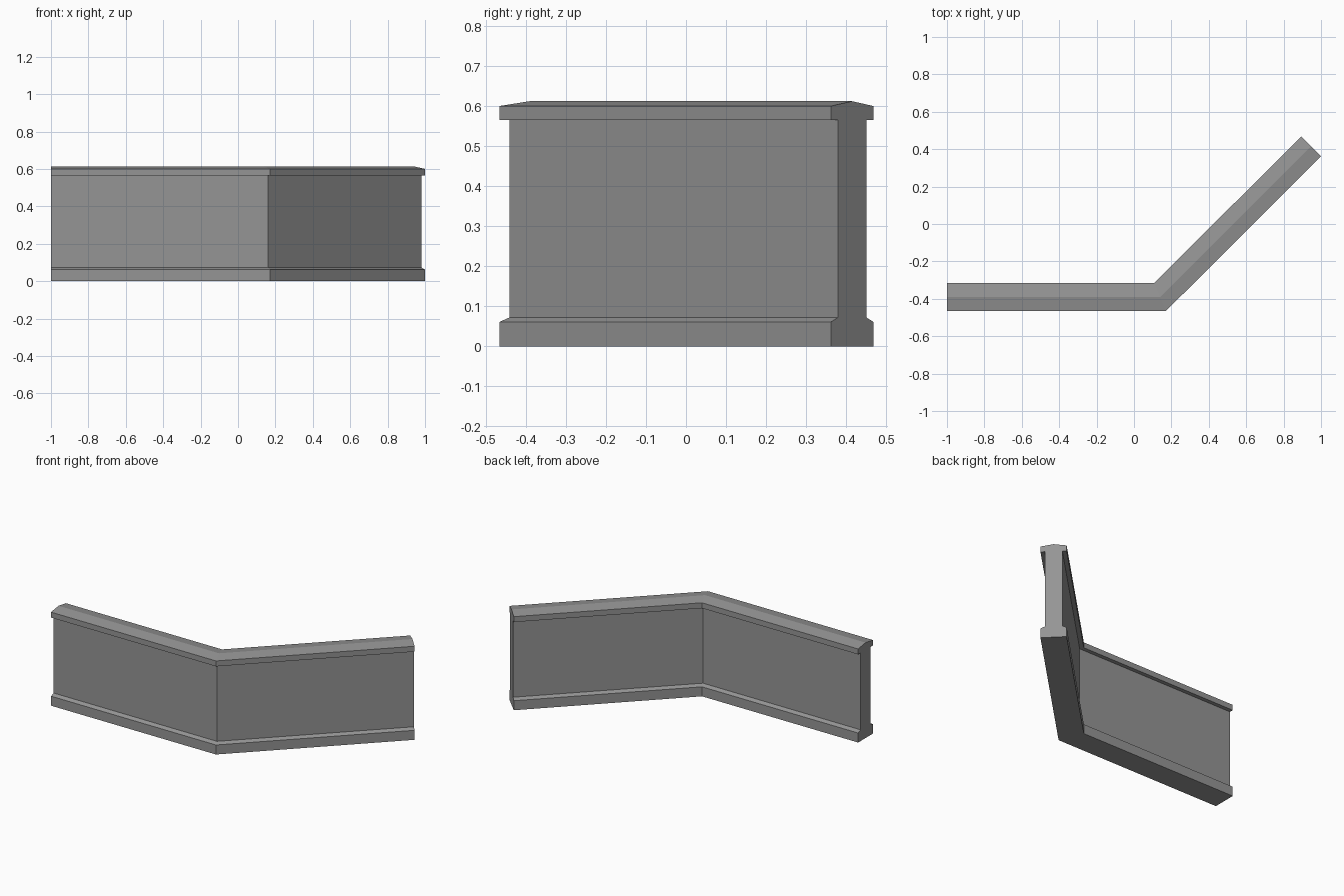
import bpy
import bmesh
from mathutils import Vector

cube = bpy.data.objects.get("Cube")
if cube:
    bpy.data.objects.remove(cube, do_unlink=True)

# Stone colour
stone = bpy.data.materials.new("grey stone")
stone.use_nodes = True
stone.diffuse_color = (0.3, 0.3, 0.3, 1)
stone.node_tree.nodes["Principled BSDF"].inputs["Base Color"].default_value = (0.3, 0.3, 0.3, 1)

# Half cross-section (offset from centreline, height): plinth, wall, coping
PLINTH, WALL = 0.075, 0.05
half = [(PLINTH, 0), (PLINTH, 0.061), (WALL, 0.072), (WALL, 0.565),
        (PLINTH, 0.565), (PLINTH, 0.6)]
profile = half + [(0, 0.612)] + [(-o, z) for o, z in reversed(half)]

# Centreline of the bent wall
path = [Vector(p) for p in ((-1, -0.391), (0.139, -0.391), (0.947, 0.415))]


def side_normal(a, b):
    d = (b - a).normalized()
    return Vector((d.y, -d.x))


def mitre(i):
    """Sideways offset at a path point, lengthened at the corner."""
    normals = [side_normal(path[k], path[k + 1])
               for k in (i - 1, i) if 0 <= k < len(path) - 1]
    total = sum(normals, Vector((0, 0)))
    return total / total.dot(normals[0])


# Sweep the cross-section along the path
bm = bmesh.new()
rings = []
for i, p in enumerate(path):
    m = mitre(i)
    rings.append([bm.verts.new((p.x + m.x * o, p.y + m.y * o, z)) for o, z in profile])
n = len(profile)
for a, b in zip(rings, rings[1:]):
    for k in range(n):
        j = (k + 1) % n
        bm.faces.new((a[k], b[k], b[j], a[j]))

# Closed ends
bm.faces.new(rings[0])
bm.faces.new(list(reversed(rings[-1])))
bmesh.ops.recalc_face_normals(bm, faces=bm.faces)

mesh = bpy.data.meshes.new("angled_parapet_wall")
bm.to_mesh(mesh)
bm.free()
mesh.materials.append(stone)
wall = bpy.data.objects.new("angled_parapet_wall", mesh)
bpy.context.collection.objects.link(wall)
